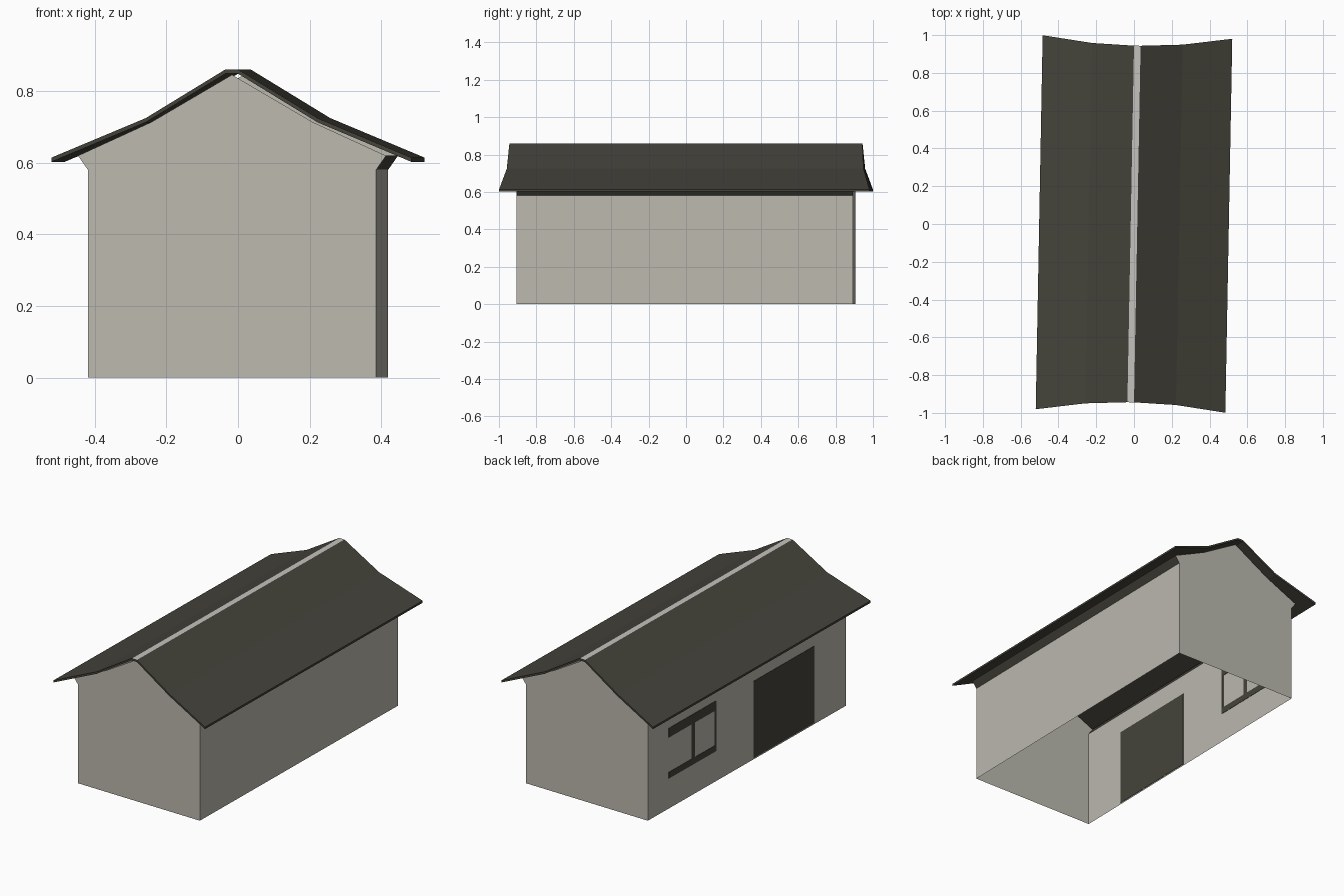
import bpy, bmesh, math

if "Cube" in bpy.data.objects:
    bpy.data.objects.remove(bpy.data.objects["Cube"])

TURN = -0.0185  # the whole building sits slightly turned about z


def material(name, rgb):
    m = bpy.data.materials.new(name)
    m.diffuse_color = (*rgb, 1)
    m.use_nodes = True
    m.node_tree.nodes["Principled BSDF"].inputs["Base Color"].default_value = m.diffuse_color
    return m


plaster = material("grey plaster", (0.50, 0.485, 0.425))
dark = material("dark slate", (0.058, 0.056, 0.043))
cap = material("pale ridge", (0.56, 0.54, 0.51))


def finish(bm, name, mats):
    bmesh.ops.recalc_face_normals(bm, faces=bm.faces)
    me = bpy.data.meshes.new(name)
    bm.to_mesh(me)
    bm.free()
    for m in mats:
        me.materials.append(m)
    ob = bpy.data.objects.new(name, me)
    ob.rotation_euler.z = TURN
    bpy.context.collection.objects.link(ob)
    return ob


def mirrored(half):
    """Left-to-right outline from the right half given from the middle outwards."""
    return [(-x, *r) for x, *r in reversed(half)] + [p for p in half if p[0] > 0]


# Walls: open at the bottom, two gables, flaring dark cornice under the eaves
half = [(0, 0.845), (0.225, 0.713), (0.43, 0.619), (0.4025, 0.58), (0.4025, 0)]
outline = mirrored(half)
bm = bmesh.new()
front, back = [[bm.verts.new((x, y, z)) for x, z in outline] for y in (-0.90, 0.90)]
bm.faces.new(front)
bm.faces.new(back[::-1])
n = len(outline)
for i in (0, 1, n - 3, n - 2):
    f = bm.faces.new((front[i], back[i], back[i + 1], front[i + 1]))
    f.material_index = 1 if i in (1, n - 3) else 0
finish(bm, "walls", [plaster, dark])

# Roof: thin slab with a bend halfway, ends swept out toward the eaves, flat ridge
half = [(0.0175, 0.86, 0.944), (0.24, 0.724, 0.954), (0.502, 0.614, 0.99)]
outline = [(-x, z, l) for x, z, l in reversed(half)] + half
bm = bmesh.new()
rows = {}
for side in (-1, 1):
    for drop in (0, 0.012):
        rows[side, drop] = [bm.verts.new((x, side * l, z - drop)) for x, z, l in outline]
ring = [rows[-1, 0], rows[1, 0], rows[1, 0.012], rows[-1, 0.012]]
for i in range(len(outline) - 1):
    for k in range(4):
        a, b = ring[k], ring[(k + 1) % 4]
        f = bm.faces.new((a[i], a[i + 1], b[i + 1], b[i]))
        if k == 0 and i == 2:
            f.material_index = 1
for i in (0, -1):
    bm.faces.new([r[i] for r in ring])
finish(bm, "roof", [dark, cap])


# Painted door and window on the left wall, thin plates showing on both sides
def plate(name, y0, y1, z0, z1, mat=dark, t=0.004):
    bm = bmesh.new()
    bmesh.ops.create_cube(bm, size=1)
    for v in bm.verts:
        v.co = (-0.4025 + v.co.x * t, y0 + (v.co.y + .5) * (y1 - y0), z0 + (v.co.z + .5) * (z1 - z0))
    finish(bm, name, [mat])


plate("door", -0.615, -0.06, 0.008, 0.462)
plate("window_top_bar", 0.28, 0.71, 0.42, 0.475)
plate("window_bottom_bar", 0.28, 0.71, 0.178, 0.215)
plate("window_mullion", 0.475, 0.505, 0.215, 0.42)
plate("window_side_bar", 0.28, 0.295, 0.215, 0.42)
